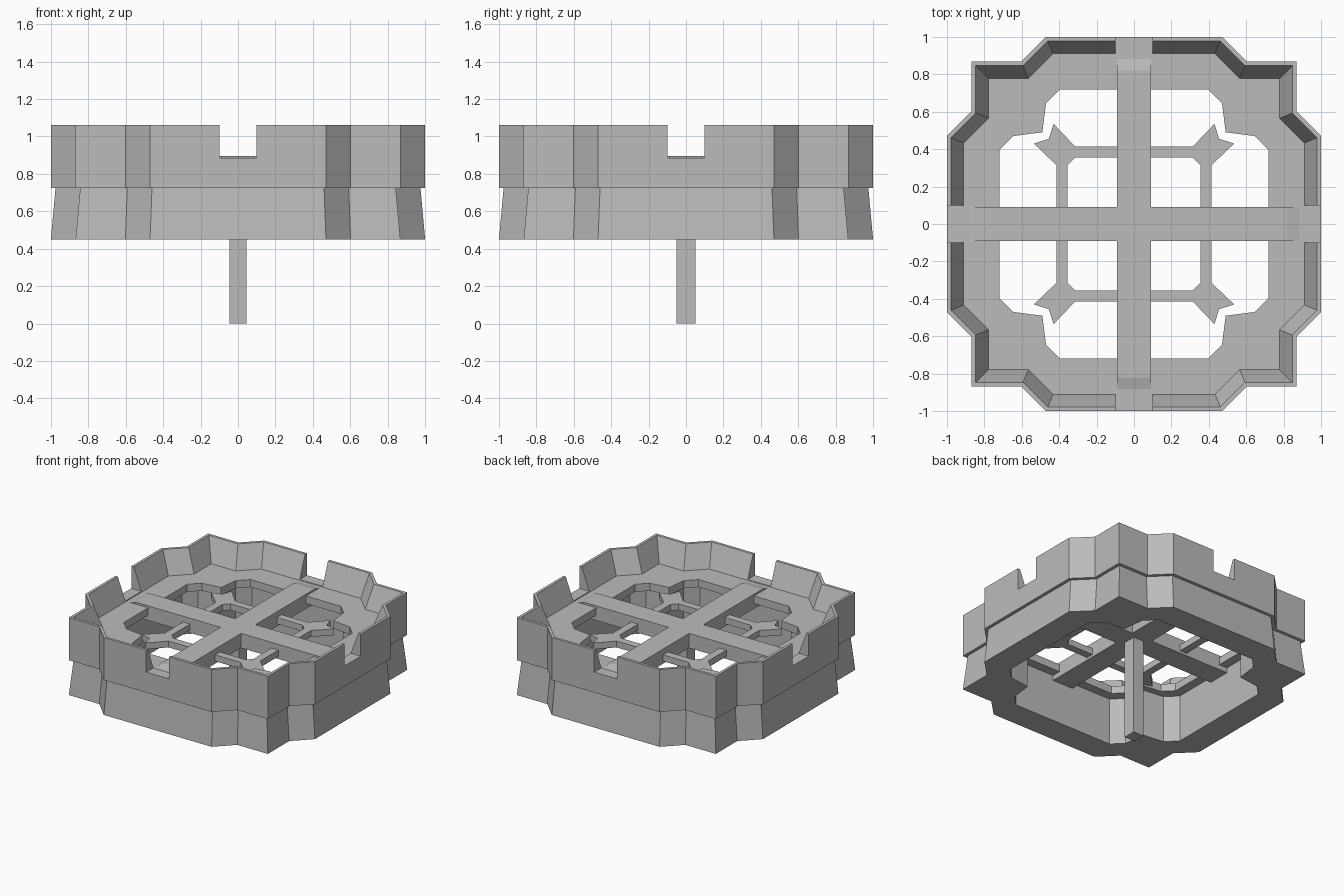
import bpy
import bmesh
from math import pi
from mathutils import Matrix

cube = bpy.data.objects.get("Cube")
if cube:
    bpy.data.objects.remove(cube, do_unlink=True)

grey = bpy.data.materials.new("plain grey")
grey.use_nodes = True
grey.diffuse_color = (0.5, 0.5, 0.5, 1)
grey.node_tree.nodes["Principled BSDF"].inputs["Base Color"].default_value = (0.5, 0.5, 0.5, 1)


def finish(name, bm):
    bmesh.ops.recalc_face_normals(bm, faces=bm.faces)
    mesh = bpy.data.meshes.new(name)
    bm.to_mesh(mesh)
    bm.free()
    mesh.materials.append(grey)
    obj = bpy.data.objects.new(name, mesh)
    bpy.context.collection.objects.link(obj)
    return obj


def full_loop(a, b, c):
    """Repeat half a corner's outline around all four corners."""
    quarter = [a, b, c, b[::-1], a[::-1]]
    loop = []
    for _ in range(4):
        loop += quarter
        quarter = [(y, -x) for x, y in quarter]
    return loop


def outer(d):
    return full_loop((0.47 - 0.414 * d, 1 - d), (0.602 - 0.414 * d, 0.868 - d),
                     (0.868 - d, 0.868 - d))


def hole(s):
    return full_loop((0.395 * s, 0.72 * s), (0.47 * s, 0.645 * s), (0.49 * s, 0.49 * s))


def prism(name, points, z0, z1, matrix=Matrix()):
    bm = bmesh.new()
    face = bm.faces.new([bm.verts.new((x, y, z0)) for x, y in points])
    new = bmesh.ops.extrude_face_region(bm, geom=[face])["geom"]
    verts = [v for v in new if isinstance(v, bmesh.types.BMVert)]
    bmesh.ops.translate(bm, verts=verts, vec=(0, 0, z1 - z0))
    bmesh.ops.transform(bm, matrix=matrix, verts=bm.verts)
    return finish(name, bm)


def box(name, x, y, z0, z1):
    return prism(name, [(-x, -y), (x, -y), (x, y), (-x, y)], z0, z1)


# Ring body: a closed cross-section lofted around the notched outline
floor, seam, base, rim = 0.88, 0.725, 0.45, 1.06
sections = [(hole(1), floor), (hole(1), 0.82), (hole(1.1), 0.82), (hole(1.1), base),
            (outer(0), base), (outer(0.025), seam), (outer(0), seam),
            (outer(0), rim), (outer(0.022), rim), (outer(0.09), floor)]
bm = bmesh.new()
rings = [[bm.verts.new((x, y, z)) for x, y in loop] for loop, z in sections]
for r, ring in enumerate(rings):
    after = rings[(r + 1) % len(rings)]
    for i in range(len(ring)):
        j = (i + 1) % len(ring)
        bm.faces.new((ring[i], ring[j], after[j], after[i]))
body = finish("ring_wall", bm)

# Four openings through the parapet
for size in ((0.1, 1.3), (1.3, 0.1)):
    cutter = box("notch_cutter", *size, 0.886, 1.3)
    cutter.hide_render = True
    mod = body.modifiers.new("notches", "BOOLEAN")
    mod.operation = "DIFFERENCE"
    mod.solver = "EXACT"
    mod.object = cutter
    bpy.context.view_layer.objects.active = body
    bpy.ops.object.modifier_apply(modifier=mod.name)
    bpy.data.objects.remove(cutter, do_unlink=True)

# Crossing main beams with sloped ends
side = [(-0.89, 0.878), (-0.82, 0.895), (0.82, 0.895), (0.89, 0.878),
        (0.83, 0.78), (-0.83, 0.78)]
upright = Matrix.Rotation(pi / 2, 4, "X")
prism("cross_beam", side, -0.09, 0.09, upright)
prism("long_beam", side, -0.09, 0.09, Matrix.Rotation(pi / 2, 4, "Z") @ upright)

# Thin lattice bars meeting in a forked head, one per quadrant
half = [(0.05, 0.415), (0.315, 0.415), (0.43, 0.535)]
inner = [(0.355, 0.05), (0.355, 0.315)]
lattice = (half + [(0.455, 0.455)] + [p[::-1] for p in reversed(half)]
           + inner + [p[::-1] for p in reversed(inner)])
for i in range(4):
    prism(f"lattice_bar_{i + 1}", lattice, 0.80, 0.85, Matrix.Rotation(i * pi / 2, 4, "Z"))

# Central post
box("center_post", 0.045, 0.05, 0, 0.8)
